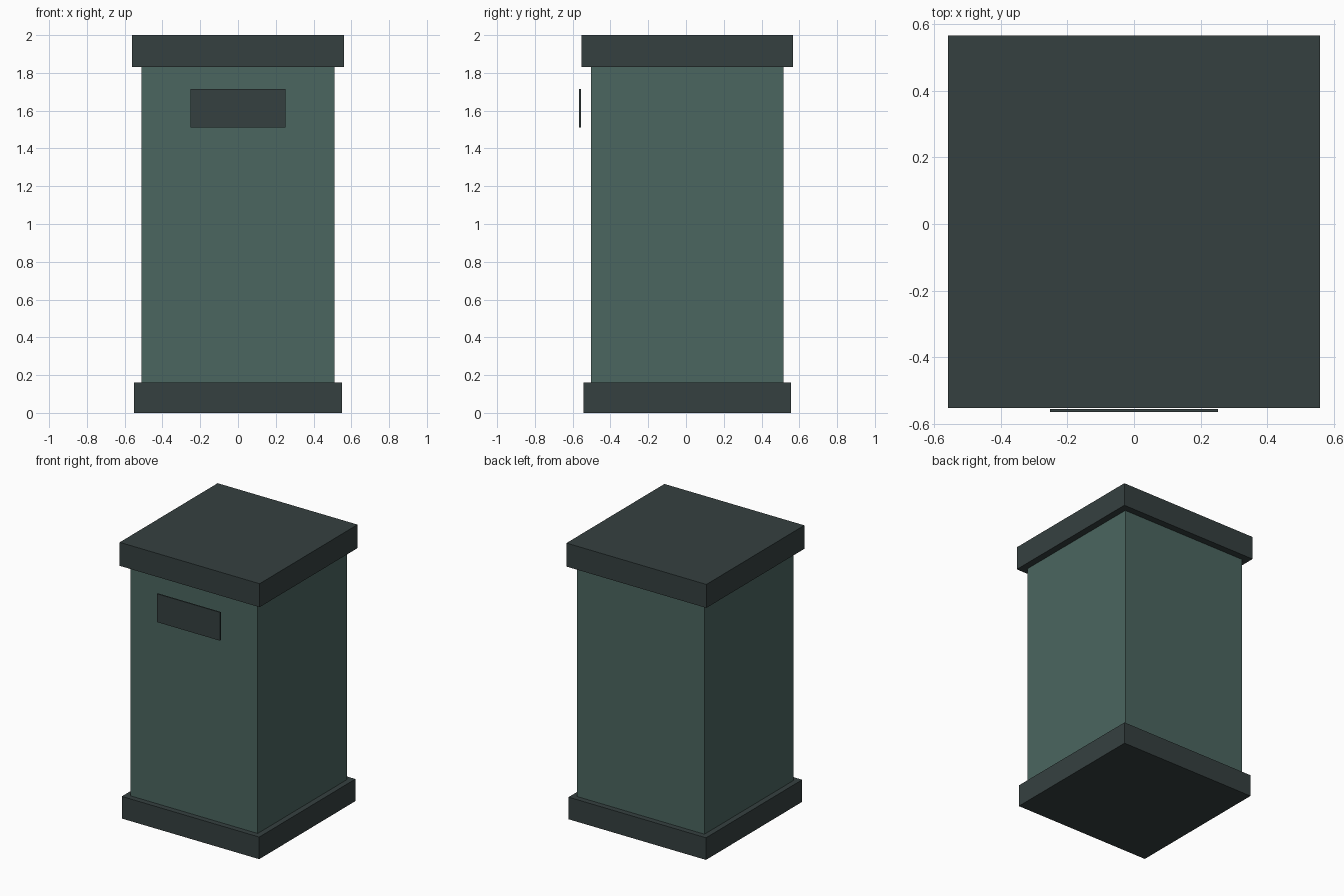
import bpy

cube = bpy.data.objects.get("Cube")
if cube:
    bpy.data.objects.remove(cube, do_unlink=True)


def material(name, colour):
    mat = bpy.data.materials.new(name)
    mat.use_nodes = True
    mat.diffuse_color = (*colour, 1)
    mat.node_tree.nodes["Principled BSDF"].inputs["Base Color"].default_value = (*colour, 1)
    return mat


def box(name, half_x, y_range, z_range, mat):
    """Flat-sided box, symmetric in x, spanning the given y and z ranges."""
    (y0, y1), (z0, z1) = y_range, z_range
    bpy.ops.mesh.primitive_cube_add(size=1, location=(0, (y0 + y1) / 2, (z0 + z1) / 2))
    obj = bpy.context.object
    obj.name = name
    obj.scale = (2 * half_x, y1 - y0, z1 - z0)
    bpy.ops.object.transform_apply(location=False, rotation=False, scale=True)
    obj.data.materials.append(mat)
    return obj


green = material("muted green", (0.07, 0.133, 0.117))
dark = material("dark slate", (0.036, 0.051, 0.051))

# Square bin: the body sits between a wider base and lid
MID = 0.007
for name, half, z_range, mat in (
    ("base", 0.55, (0, 0.16), dark),
    ("body", 0.51, (0.16, 1.83), green),
    ("lid", 0.56, (1.83, 2), dark),
):
    box(name, half, (MID - half, MID + half), z_range, mat)

# Thin slot plate standing clear of the front wall
box("slot_plate", 0.252, (-0.566, -0.557), (1.51, 1.715), dark)
